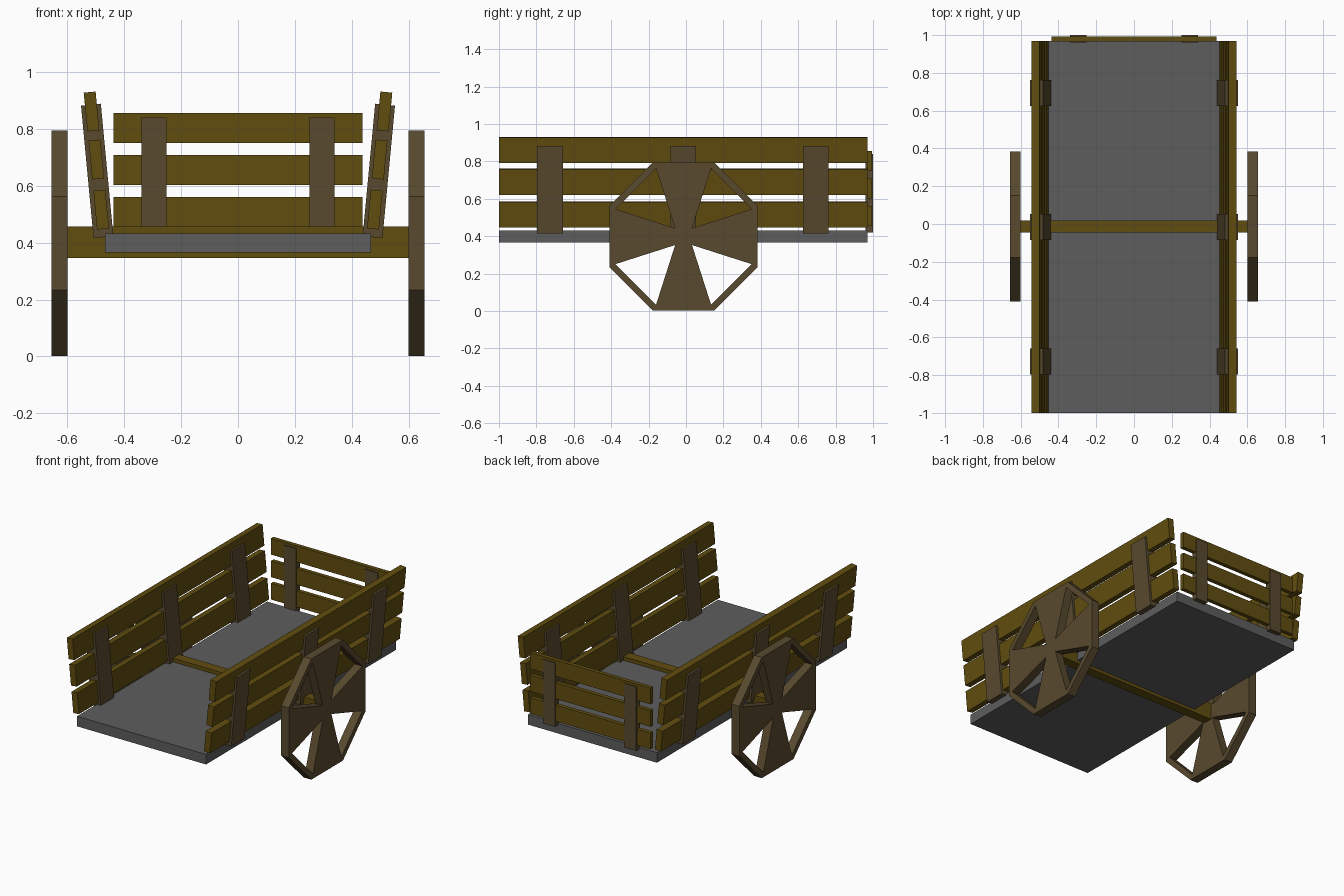
import bpy, bmesh, math
from mathutils import Matrix, Vector

if "Cube" in bpy.data.objects:
    bpy.data.objects.remove(bpy.data.objects["Cube"])


def material(name, rgb):
    m = bpy.data.materials.new(name)
    m.diffuse_color = (*rgb, 1)
    m.use_nodes = True
    m.node_tree.nodes["Principled BSDF"].inputs["Base Color"].default_value = m.diffuse_color
    return m


WOOD = material("plank_wood", (0.12, 0.075, 0.005))
BROWN = material("brown_wood", (0.10, 0.068, 0.028))
GREY = material("bed_grey", (0.11, 0.11, 0.11))


def finish(name, bm, mat):
    bmesh.ops.recalc_face_normals(bm, faces=bm.faces)
    me = bpy.data.meshes.new(name)
    bm.to_mesh(me)
    bm.free()
    me.materials.append(mat)
    ob = bpy.data.objects.new(name, me)
    bpy.context.collection.objects.link(ob)
    return ob


def box(name, centre, size, mat, tilt=0.0):
    """Box turned about the y axis by tilt."""
    bm = bmesh.new()
    bmesh.ops.create_cube(bm, size=1, matrix=Matrix.Diagonal((*size, 1)))
    ob = finish(name, bm, mat)
    ob.location = centre
    ob.rotation_euler = (0, tilt, 0)
    return ob


def wheel(name, x0, x1, y, z, mat):
    """Octagonal plate with four triangular openings between wedge spokes."""
    bm = bmesh.new()
    quarters = []
    for k in range(4):
        turn = Matrix.Rotation(k * math.pi / 2, 3, 'X')
        # rim corners of one diagonal side, then the opening inside it
        pts = [(0.396, 0.164), (0.164, 0.396),
               (0.364, 0.147), (0.147, 0.364), (0.045, 0.045)]
        quarters.append([bm.verts.new(turn @ Vector((0, a, b)) + Vector((x0, y, z)))
                         for a, b in pts])
    for k in range(4):
        o0, o1, h0, h1, apex = quarters[k]
        n0, _, m0, _, napex = quarters[(k + 1) % 4]
        bm.faces.new((o0, o1, h1, h0))                # rim bar
        bm.faces.new((o1, n0, m0, napex, apex, h1))   # wedge spoke
    bm.faces.new([q[4] for q in quarters])            # hub
    ext = bmesh.ops.extrude_face_region(bm, geom=bm.faces[:])
    moved = [g for g in ext["geom"] if isinstance(g, bmesh.types.BMVert)]
    bmesh.ops.translate(bm, verts=moved, vec=(x1 - x0, 0, 0))
    return finish(name, bm, mat)


# Bed and axle
box("bed", (0, -0.015, 0.399), (0.936, 1.97, 0.066), GREY)
box("axle", (0, -0.013, 0.401), (1.2, 0.065, 0.11), WOOD)

# Sides leaning outwards, and wheels
LEAN = math.radians(5.4)
for side, s in (("left", -1), ("right", 1)):
    for i, (x, z) in enumerate(((0.481, 0.516), (0.498, 0.692), (0.515, 0.861))):
        box(f"{side}_plank_{i + 1}", (s * x, -0.015, z),
            (0.042, 1.97, 0.137), WOOD, s * LEAN)
    for i, y in enumerate((-0.727, -0.015, 0.694)):
        box(f"{side}_batten_{i + 1}", (s * 0.495, y, 0.652),
            (0.07, 0.137, 0.468), BROWN, s * LEAN)
    wheel(f"{side}_wheel", s * 0.6, s * 0.656, -0.013, 0.398, BROWN)
    # Back battens
    box(f"back_batten_{side}", (s * 0.295, 0.98, 0.63), (0.088, 0.04, 0.42), BROWN)

# Back planks
for i, z in enumerate((0.508, 0.655, 0.803)):
    box(f"back_plank_{i + 1}", (0, 0.98, z), (0.876, 0.027, 0.106), WOOD)
